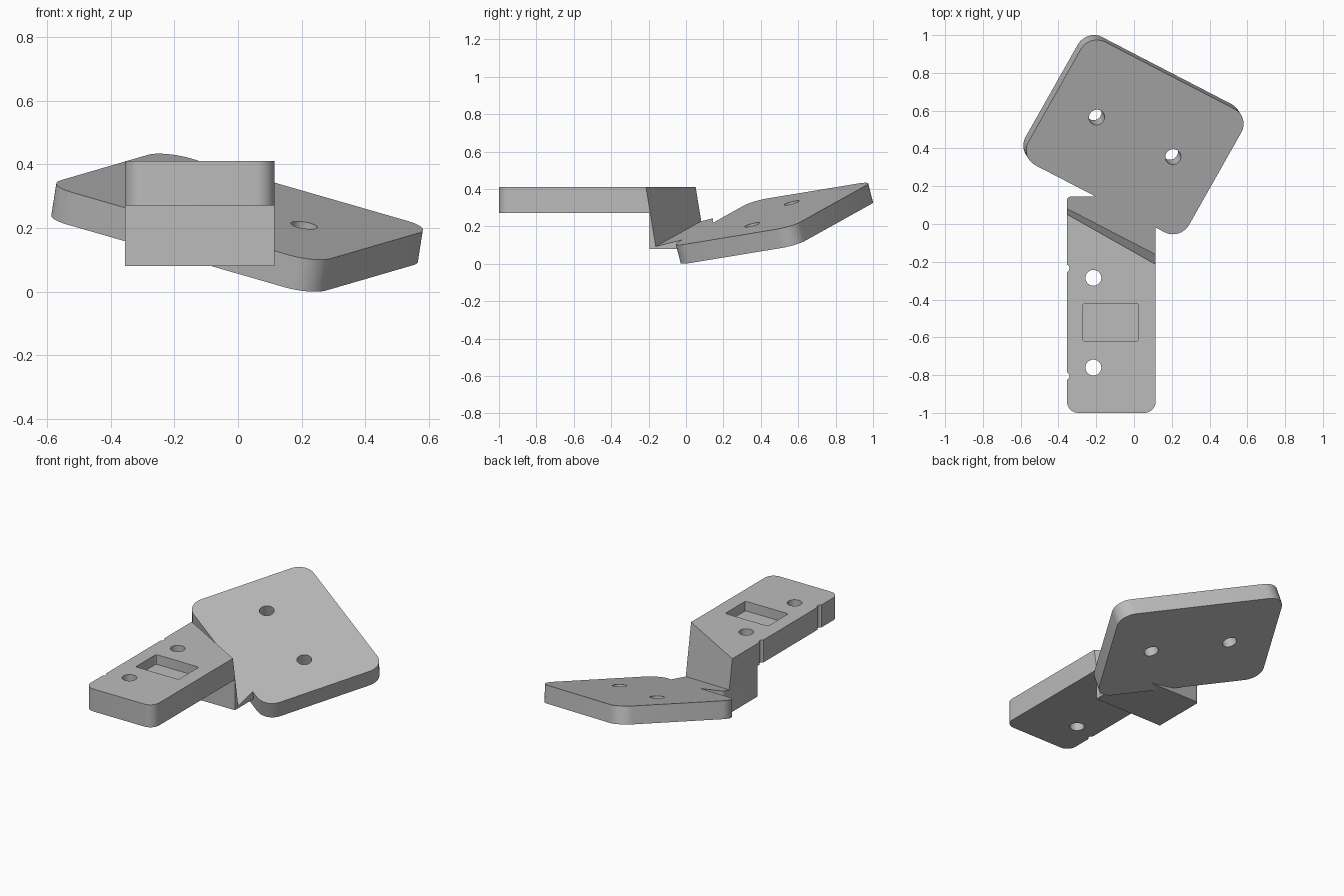
import bpy, bmesh
from math import radians
from mathutils import Matrix, Vector

if "Cube" in bpy.data.objects:
    bpy.data.objects.remove(bpy.data.objects["Cube"])

grey = bpy.data.materials.new("matte_grey")
grey.use_nodes = True
COLOUR = (0.5, 0.5, 0.5, 1)
grey.diffuse_color = COLOUR
grey.node_tree.nodes["Principled BSDF"].inputs["Base Color"].default_value = COLOUR


def finish(bm, name, frame=Matrix()):
    """Turn a bmesh into an object placed in the given frame."""
    bm.transform(frame)
    bmesh.ops.recalc_face_normals(bm, faces=bm.faces)
    mesh = bpy.data.meshes.new(name)
    bm.to_mesh(mesh)
    bm.free()
    mesh.materials.append(grey)
    obj = bpy.data.objects.new(name, mesh)
    bpy.context.collection.objects.link(obj)
    return obj


def box(lo, hi):
    bm = bmesh.new()
    bmesh.ops.create_cube(bm, size=1)
    lo, hi = Vector(lo), Vector(hi)
    for v in bm.verts:
        v.co = (lo + hi) / 2 + Vector(a * b for a, b in zip(v.co, hi - lo))
    return bm


def round_edges(bm, radius, rule, segments=8):
    """Round the edges along z whose midpoint satisfies the rule."""
    picked = []
    for e in bm.edges:
        a, b = (v.co for v in e.verts)
        if (a - b).xy.length < 1e-4 and rule((a + b) / 2):
            picked.append(e)
    bmesh.ops.bevel(bm, geom=picked, offset=radius, offset_type='OFFSET',
                    segments=segments, profile=0.5, affect='EDGES')


def rod(x, y, radius, frame=Matrix()):
    """Cutter for a through hole along the frame's z axis."""
    bm = bmesh.new()
    bmesh.ops.create_cone(bm, cap_ends=True, segments=32, radius1=radius,
                          radius2=radius, depth=2)
    bm.transform(Matrix.Translation((x, y, 0)))
    return finish(bm, "hole_cutter", frame)


def carve(obj, cutters):
    """Subtract the cutters, then shade smooth with sharp edges."""
    bpy.ops.object.select_all(action='DESELECT')
    bpy.context.view_layer.objects.active = obj
    obj.select_set(True)
    for c in cutters:
        c.hide_render = True
        mod = obj.modifiers.new("cut", 'BOOLEAN')
        mod.operation, mod.solver, mod.object = 'DIFFERENCE', 'EXACT', c
        bpy.ops.object.modifier_apply(modifier=mod.name)
        bpy.data.objects.remove(c)
    bpy.ops.object.shade_smooth_by_angle(angle=radians(30))


# Tilted frame of the mounting plate: u along its long side, n is its normal
n = Vector((0.157, -0.2535, 1)).normalized()
u = Vector((0.888, -0.46, -0.256))
u = (u - n * u.dot(n)).normalized()
v = n.cross(u)
tilt = Matrix((u, v, n)).transposed().to_4x4()
tilt.translation = (0.005, 0.46, 0.267)

# Mounting plate with rounded corners and two holes
bm = box((-0.494, -0.379, -0.105), (0.494, 0.379, 0))
round_edges(bm, 0.095, lambda p: True)
plate = finish(bm, "mounting_plate", tilt)
carve(plate, [rod(x, 0, 0.042, tilt) for x in (-0.235, 0.235)])

# Arm and its foot block, from one side profile drawn in y and z
LEFT, RIGHT = 0.115, -0.355
BACK = 0.145
profile = [(-1, 0.27), (-0.195, 0.27), (-0.195, 0.08),
           (BACK, 0.08), (BACK, 0.41), (-1, 0.41)]
bm = bmesh.new()
face = bm.faces.new([bm.verts.new((RIGHT, y, z)) for y, z in profile])
side = bmesh.ops.extrude_face_region(bm, geom=[face])["geom"]
bmesh.ops.translate(bm, vec=(LEFT - RIGHT, 0, 0),
                    verts=[g for g in side if isinstance(g, bmesh.types.BMVert)])
bmesh.ops.recalc_face_normals(bm, faces=bm.faces)
round_edges(bm, 0.06, lambda p: p.y < -0.9)
round_edges(bm, 0.02, lambda p: p.y > BACK - 0.01 and p.x < 0, 4)
arm = finish(bm, "arm_with_foot")

# Slanted shoulder, square to the plate and level with its top
cutters = [finish(box((-1.5, -0.507, 0), (1.5, 1, 1)), "shoulder_cutter", tilt)]

# Rounded shallow pocket in the arm's top
bm = box((-0.27, -0.62, 0.35), (0.025, -0.42, 0.6))
round_edges(bm, 0.012, lambda p: True, 3)
cutters.append(finish(bm, "pocket_cutter"))

# Screw holes and small edge notches
cutters += [rod(-0.215, y, 0.042) for y in (-0.285, -0.76)]
cutters += [rod(RIGHT - 0.008, y, 0.021) for y in (-0.235, -0.805)]
carve(arm, cutters)
